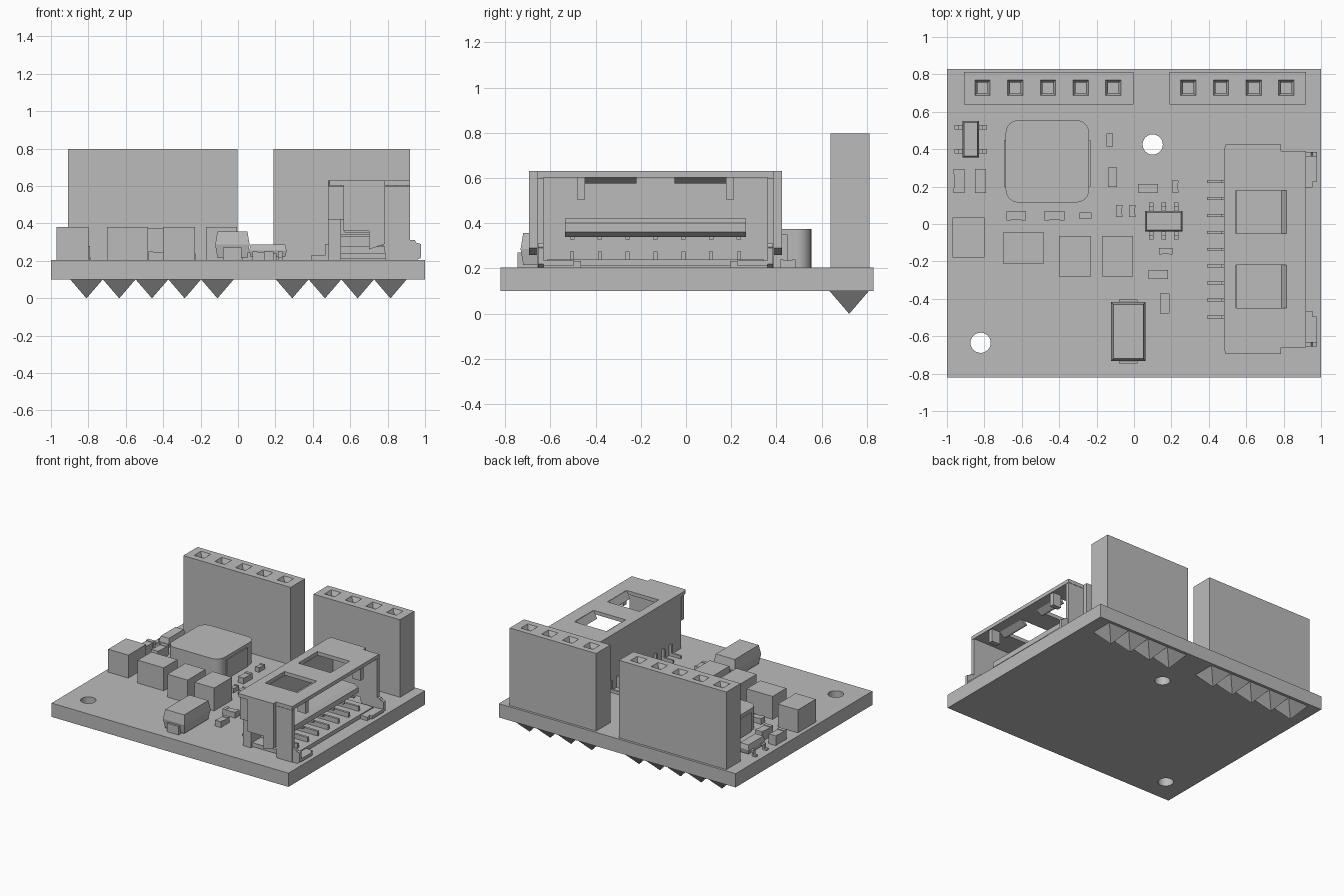
import bpy, bmesh, math

cube = bpy.data.objects.get("Cube")
if cube:
    bpy.data.objects.remove(cube, do_unlink=True)

grey = bpy.data.materials.new("plain grey")
grey.use_nodes = True
colour = (0.5, 0.5, 0.5, 1)
grey.diffuse_color = colour
grey.node_tree.nodes["Principled BSDF"].inputs["Base Color"].default_value = colour

TOP = 0.205  # upper face of the board


def loft(bm, cx, cy, rings):
    """Stack of rectangles (half x, half y, z), closed at both ends."""
    loops = [[bm.verts.new((cx + sx * hx, cy + sy * hy, z))
              for sx, sy in ((-1, -1), (1, -1), (1, 1), (-1, 1))]
             for hx, hy, z in rings]
    for a, b in zip(loops, loops[1:]):
        for i in range(4):
            j = (i + 1) % 4
            bm.faces.new((a[i], a[j], b[j], b[i]))
    bm.faces.new(loops[0][::-1])
    bm.faces.new(loops[-1])


def box(bm, x0, x1, y0, y1, z0, z1):
    hx, hy = (x1 - x0) / 2, (y1 - y0) / 2
    loft(bm, x0 + hx, y0 + hy, [(hx, hy, z0), (hx, hy, z1)])


def prism(bm, points, axis, a, b):
    """Extrude a 2D outline along y (points are x, z) or z (points are x, y)."""
    def place(p, d):
        return (p[0], d, p[1]) if axis == "y" else (p[0], p[1], d)
    low = [bm.verts.new(place(p, a)) for p in points]
    high = [bm.verts.new(place(p, b)) for p in points]
    bm.faces.new(low[::-1])
    bm.faces.new(high)
    for i in range(len(points)):
        j = (i + 1) % len(points)
        bm.faces.new((low[i], low[j], high[j], high[i]))


def circle(cx, cy, r, n=32):
    return [(cx + r * math.cos(2 * math.pi * i / n),
             cy + r * math.sin(2 * math.pi * i / n)) for i in range(n)]


def part(name, bm):
    bmesh.ops.recalc_face_normals(bm, faces=bm.faces)
    mesh = bpy.data.meshes.new(name)
    bm.to_mesh(mesh)
    bm.free()
    mesh.materials.append(grey)
    obj = bpy.data.objects.new(name, mesh)
    bpy.context.collection.objects.link(obj)
    return obj


def cut(obj, cutter_bm):
    cutter = part("cutter", cutter_bm)
    cutter.hide_render = True
    mod = obj.modifiers.new("cut", "BOOLEAN")
    mod.operation, mod.solver, mod.object = "DIFFERENCE", "EXACT", cutter
    bpy.context.view_layer.objects.active = obj
    bpy.ops.object.modifier_apply(modifier=mod.name)
    bpy.data.objects.remove(cutter, do_unlink=True)


# Circuit board with two mounting holes
bm = bmesh.new()
box(bm, -1, 1, -0.82, 0.83, 0.1, TOP)
board = part("board", bm)
bm = bmesh.new()
for x, y in ((0.1, 0.425), (-0.82, -0.635)):
    prism(bm, circle(x, y, 0.054), "z", 0, 0.3)
cut(board, bm)

# Socket headers with funnel-mouthed holes and pointed pins underneath
PITCH = 0.175
for name, x0, x1, first, count in (("long_header", -0.91, -0.003, -0.81, 5),
                                   ("short_header", 0.19, 0.92, 0.29, 4)):
    bm, holes, pins = bmesh.new(), bmesh.new(), bmesh.new()
    box(bm, x0, x1, 0.64, 0.812, TOP, 0.797)
    for i in range(count):
        x = first + i * PITCH
        loft(holes, x, 0.728, [(0.028, 0.028, 0.5), (0.028, 0.028, 0.765),
                               (0.042, 0.042, 0.799)])
        loft(pins, x, 0.722, [(0.001, 0.001, 0), (0.087, 0.087, 0.1)])
    cut(part(name, bm), holes)
    part(name + "_pins", pins)

# Power inductor: rounded square body with side terminals
bm = bmesh.new()
outline = []
for k, (sx, sy) in enumerate(((1, 1), (-1, 1), (-1, -1), (1, -1))):
    for i in range(7):
        a = (k + i / 6) * math.pi / 2
        outline.append((-0.463 + sx * 0.155 + 0.068 * math.cos(a),
                        0.335 + sy * 0.152 + 0.068 * math.sin(a)))
prism(bm, outline, "z", TOP, 0.375)
body = part("inductor", bm)
bm = bmesh.new()
box(bm, -0.695, -0.232, 0.2, 0.45, TOP, 0.35)
part("inductor_terminals", bm)

# Large block capacitors
bm = bmesh.new()
for x0, x1, y0, y1 in ((-0.97, -0.80, -0.18, 0.035), (-0.70, -0.48, -0.21, -0.045),
                       (-0.40, -0.23, -0.28, -0.065), (-0.17, -0.005, -0.28, -0.065)):
    box(bm, x0, x1, y0, y1, TOP, 0.38)
part("block_capacitors", bm)

# Small two-ended chips: raised end caps around a slightly lower middle
bm = bmesh.new()
chips = ((-0.935, 0.23, 0.06, 0.13, 0.28), (-0.82, 0.23, 0.06, 0.13, 0.28),
         (-0.63, 0.045, 0.105, 0.05, 0.25), (-0.425, 0.045, 0.105, 0.05, 0.25),
         (-0.26, 0.045, 0.065, 0.035, 0.24), (-0.13, 0.45, 0.035, 0.07, 0.24),
         (-0.115, 0.25, 0.05, 0.105, 0.25), (-0.08, 0.07, 0.035, 0.065, 0.24),
         (-0.01, 0.07, 0.035, 0.065, 0.24), (0.075, 0.19, 0.105, 0.05, 0.25),
         (0.22, 0.2, 0.035, 0.065, 0.24), (0.17, -0.145, 0.07, 0.035, 0.24),
         (0.13, -0.27, 0.105, 0.05, 0.25), (0.165, -0.425, 0.05, 0.105, 0.25))
for x, y, w, d, top in chips:
    loft(bm, x, y, [(w * 0.47, d * 0.47, TOP), (w * 0.47, d * 0.47, top - 0.004)])
    for s in (-1, 1):
        if w > d:
            loft(bm, x + s * w * 0.39, y, [(w * 0.11, d / 2, TOP), (w * 0.11, d / 2, top)])
        else:
            loft(bm, x, y + s * d * 0.39, [(w / 2, d * 0.11, TOP), (w / 2, d * 0.11, top)])
part("small_chips", bm)


# Leaded chips: chamfered body with stepped legs
def leg(bm, x, y, dx, dy):
    """Leg of unit direction (dx, dy) starting at the body edge."""
    for a, b, z0, z1 in ((-0.01, 0.022, 0.235, 0.25), (0.012, 0.024, 0.21, 0.25),
                         (0.012, 0.044, TOP, 0.218)):
        mid, half = (a + b) / 2, (b - a) / 2
        hx, hy = (half, 0.012) if dx else (0.012, half)
        loft(bm, x + dx * mid, y + dy * mid, [(hx, hy, z0), (hx, hy, z1)])


def chip_body(bm, cx, cy, hx, hy, z0, z1, slope=0.008):
    mid = (z0 + z1) / 2
    loft(bm, cx, cy, [(hx - slope, hy - slope, z0), (hx, hy, mid),
                      (hx - slope, hy - slope, z1)])


bm = bmesh.new()
chip_body(bm, 0.16, 0.015, 0.1, 0.055, 0.22, 0.288)
for x in (0.093, 0.16, 0.226):
    for s in (-1, 1):
        leg(bm, x, 0.015 + s * 0.055, 0, s)
part("regulator", bm)

bm = bmesh.new()
chip_body(bm, -0.873, 0.453, 0.043, 0.098, 0.22, 0.29)
for y in (0.388, 0.518):
    for s in (-1, 1):
        leg(bm, -0.873 + s * 0.043, y, s, 0)
part("transistor", bm)

# Diode with end tabs
bm = bmesh.new()
chip_body(bm, -0.03, -0.575, 0.092, 0.157, 0.215, 0.357, 0.012)
box(bm, -0.08, 0.02, -0.745, -0.405, TOP, 0.27)
part("diode", bm)

# Connector shell: roof with two windows
MID = -0.135  # centre line of the connector
bm = bmesh.new()
prism(bm, [(0.48, -0.66), (0.48, 0.39), (0.49, 0.425), (0.785, 0.425), (0.785, 0.39),
           (0.92, 0.39), (0.92, -0.66), (0.785, -0.66), (0.785, -0.695), (0.49, -0.695)],
      "z", 0.602, 0.63)
roof = part("connector_roof", bm)
bm = bmesh.new()
for s in (-1, 1):
    y = MID + s * 0.199
    box(bm, 0.545, 0.818, y - 0.115, y + 0.115, 0.5, 0.7)
cut(roof, bm)

# Spring lips bent down at the window fronts
bm = bmesh.new()
for s in (-1, 1):
    y = MID + s * 0.199
    prism(bm, [(0.785, 0.575), (0.8, 0.575), (0.84, 0.602), (0.84, 0.628), (0.815, 0.628)],
          "y", y - 0.115, y + 0.115)
part("connector_springs", bm)

# Connector side walls, outer flanges and front feet, mirrored about the centre
walls, feet = bmesh.new(), bmesh.new()
for s in (-1, 1):
    def span(a, b):
        return sorted((MID + s * a, MID + s * b))
    prism(walls, [(0.48, 0.6), (0.92, 0.6), (0.92, TOP), (0.79, TOP), (0.78, 0.28),
                  (0.72, 0.27), (0.70, 0.35), (0.57, 0.35), (0.57, 0.42), (0.48, 0.42)],
          "y", *span(0.495, 0.525))
    prism(walls, [(0.565, 0.63), (0.785, 0.63), (0.785, 0.29), (0.70, 0.26), (0.70, 0.36),
                  (0.565, 0.36)], "y", *span(0.525, 0.56))
    prism(feet, [(0.9, 0.31), (0.945, 0.31), (0.955, 0.295), (0.978, 0.29), (0.978, 0.22),
                 (0.96, TOP), (0.9, TOP)], "y", *span(0.495, 0.52))
    y0, y1 = span(0.33, 0.515)
    box(feet, 0.9, 0.955, y0, y1, TOP, 0.232)
    y0, y1 = span(0.36, 0.495)
    box(feet, 0.95, 0.975, y0, y1, 0.212, 0.236)
part("connector_walls", walls)
part("connector_feet", feet)

# Connector insulator: back block, floor, tongue and corner guides
bm = bmesh.new()
box(bm, 0.485, 0.55, MID - 0.495, MID + 0.495, TOP, 0.603)
box(bm, 0.54, 0.9, MID - 0.48, MID + 0.48, 0.21, 0.24)
prism(bm, [(0.54, 0.34), (0.80, 0.34), (0.83, 0.36), (0.83, 0.40), (0.80, 0.42),
           (0.54, 0.42)], "y", MID - 0.4, MID + 0.4)
for s in (-1, 1):
    y = MID + s * 0.33
    box(bm, 0.84, 0.91, y - 0.018, y + 0.018, 0.505, 0.603)
part("connector_insulator", bm)

# Contacts under the tongue, raised floor fingers and solder tails
bm = bmesh.new()
for i in range(7):
    y = MID + (i - 3) * 0.123
    box(bm, 0.55, 0.82, y - 0.01, y + 0.01, 0.328, 0.341)
    box(bm, 0.55, 0.86, y - 0.009, y + 0.009, 0.239, 0.275)
for i in range(9):
    y = MID + (i - 4) * 0.0905
    box(bm, 0.39, 0.49, y - 0.008, y + 0.008, TOP, 0.228)
    box(bm, 0.465, 0.49, y - 0.008, y + 0.008, TOP, 0.29)
part("connector_contacts", bm)

# Smooth only the gently curved surfaces
bpy.ops.object.select_all(action="DESELECT")
for obj in (board, body):
    obj.select_set(True)
bpy.context.view_layer.objects.active = body
bpy.ops.object.shade_smooth_by_angle(angle=math.radians(30))
